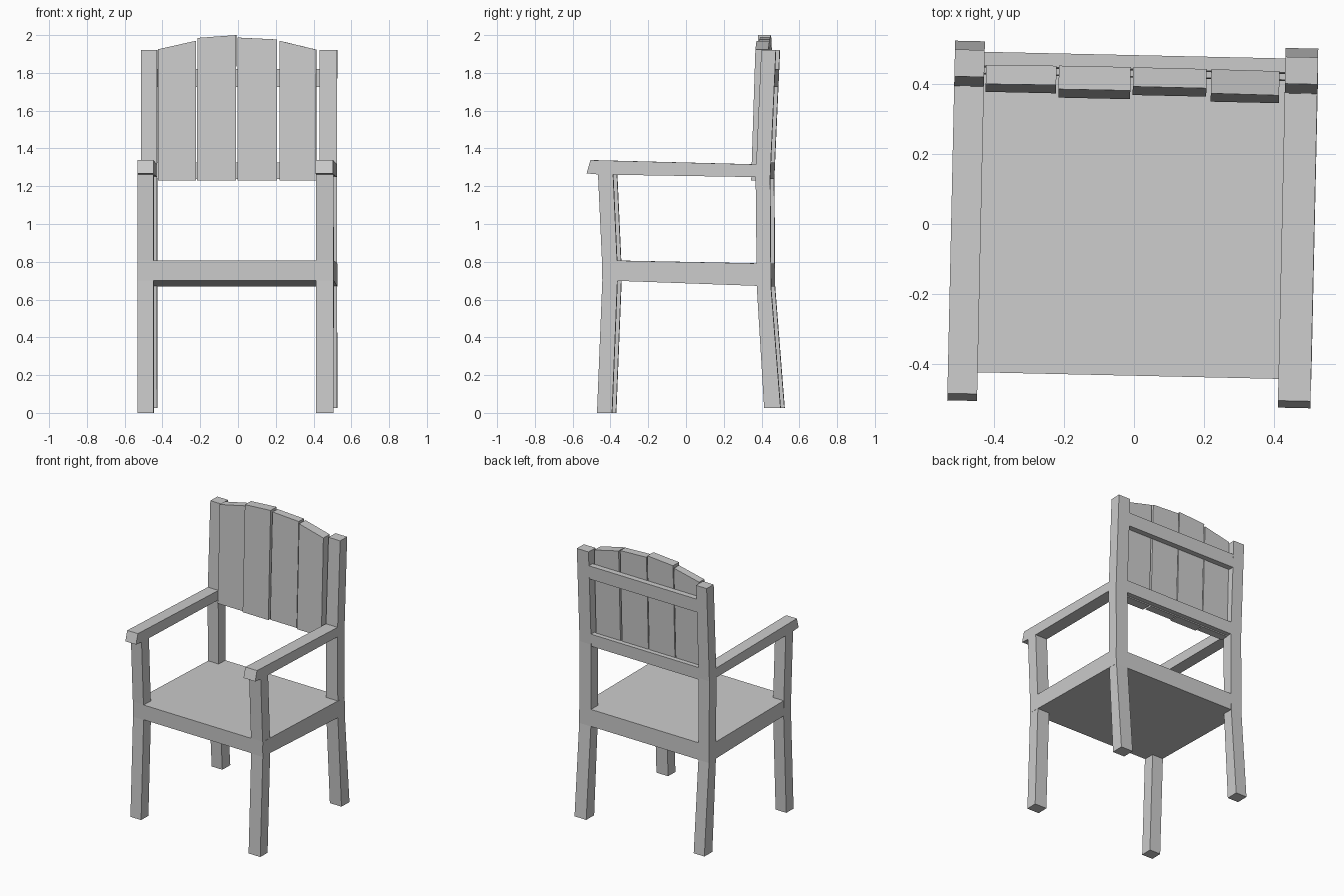
import bpy, bmesh
from mathutils import Matrix

if "Cube" in bpy.data.objects:
    bpy.data.objects.remove(bpy.data.objects["Cube"])

TURN = Matrix.Rotation(-0.022, 4, 'Z')  # the whole chair stands slightly turned


def loft(name, x0, x1, prof0, prof1=None):
    """Solid between a (y, z) profile at x0 and another at x1."""
    prof1 = prof1 or prof0
    bm = bmesh.new()
    a = [bm.verts.new((x0, y, z)) for y, z in prof0]
    b = [bm.verts.new((x1, y, z)) for y, z in prof1]
    n = len(a)
    bm.faces.new(a)
    bm.faces.new(b[::-1])
    for i in range(n):
        j = (i + 1) % n
        bm.faces.new((a[j], a[i], b[i], b[j]))
    bmesh.ops.recalc_face_normals(bm, faces=bm.faces)
    bm.transform(TURN)
    me = bpy.data.meshes.new(name)
    bm.to_mesh(me)
    bm.free()
    ob = bpy.data.objects.new(name, me)
    bpy.context.collection.objects.link(ob)
    return ob


def bar(stations):
    """Upright profile from (z, front y, back y) stations."""
    return ([(f, z) for z, f, b in stations] +
            [(b, z) for z, f, b in reversed(stations)])


front_leg = bar([(0, -0.46, -0.38), (0.70, -0.432, -0.352),
                 (0.81, -0.434, -0.354), (1.27, -0.455, -0.375)])
back_post = bar([(0.025, 0.425, 0.512), (0.67, 0.386, 0.461),
                 (1.25, 0.38, 0.457), (1.92, 0.41, 0.487)])
armrest = [(-0.515, 1.268), (-0.495, 1.338), (0.40, 1.315), (0.40, 1.248), (-0.45, 1.262)]

# Legs, back posts and armrests on both sides
for side, x0, x1 in (("left", -0.522, -0.437), ("right", 0.422, 0.515)):
    loft(f"front_leg_{side}", x0, x1, front_leg)
    loft(f"back_post_{side}", x0, x1, back_post)
    loft(f"armrest_{side}", x0, x1, armrest)

# Seat slab, flush with the legs
loft("seat", -0.521, 0.516,
     [(-0.431, 0.702), (-0.433, 0.808), (0.459, 0.79), (0.46, 0.67)])

# Cross rails behind the slats
loft("lower_back_rail", -0.45, 0.44,
     [(0.418, 1.238), (0.421, 1.325), (0.459, 1.325), (0.456, 1.238)])
loft("upper_back_rail", -0.45, 0.44,
     [(0.438, 1.725), (0.442, 1.82), (0.482, 1.82), (0.478, 1.725)])

# Back slats: x range, front depth, top heights at both ends
slats = [(-0.432, -0.231, 0.368, 1.925, 1.97),
         (-0.224, -0.019, 0.356, 1.985, 2.0),
         (-0.012, 0.198, 0.368, 1.987, 1.977),
         (0.211, 0.406, 0.354, 1.97, 1.923)]
for i, (x0, x1, front, z0, z1) in enumerate(slats):
    def outline(top):
        lean = 0.032 * (top - 1.23)
        return [(front, 1.23), (front + lean, top), (0.423 + lean, top), (0.423, 1.23)]
    loft(f"back_slat_{i + 1}", x0, x1, outline(z0), outline(z1))
